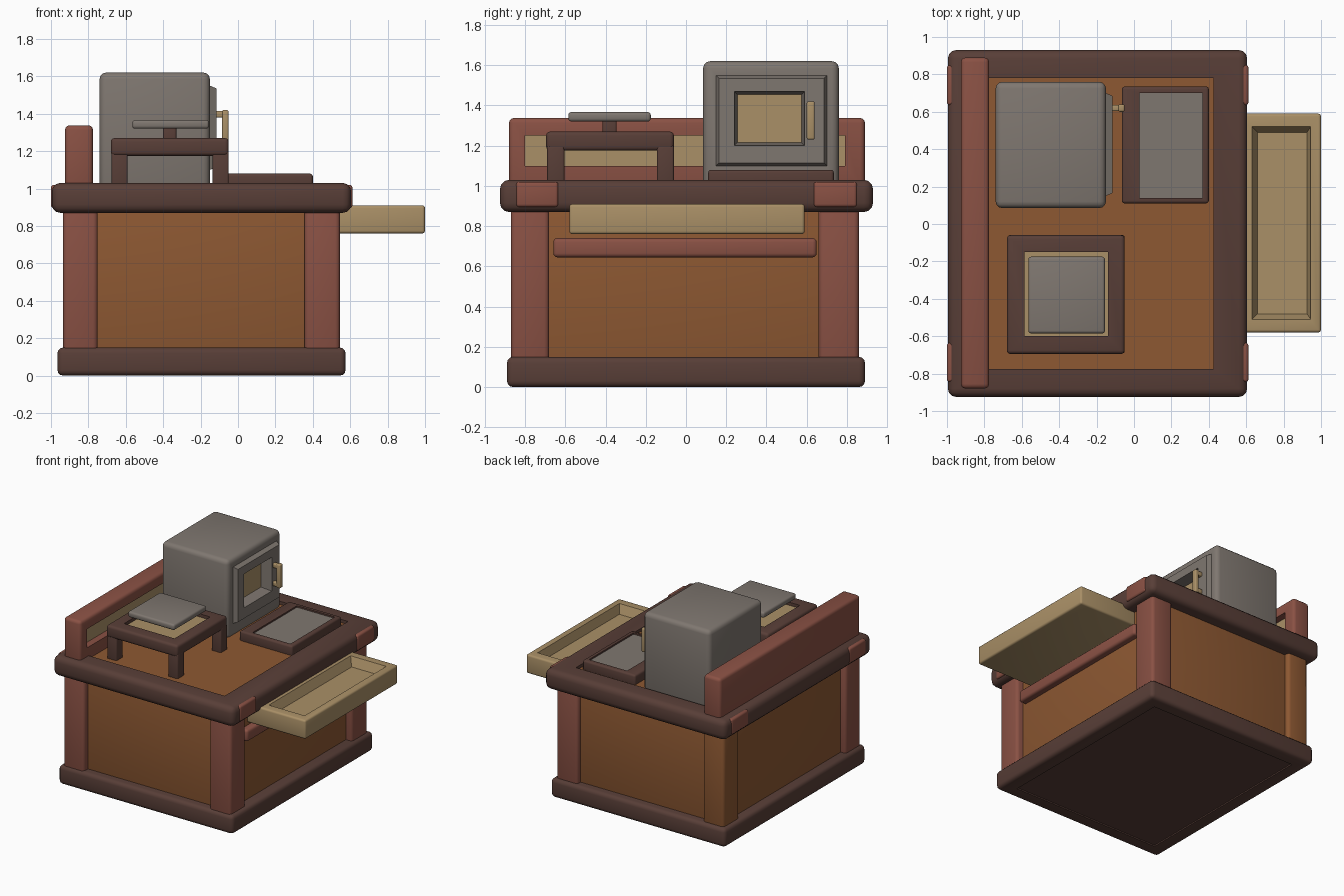
import bpy, bmesh
from mathutils import Vector

if "Cube" in bpy.data.objects:
    bpy.data.objects.remove(bpy.data.objects["Cube"])


def material(name, rgb):
    m = bpy.data.materials.new(name)
    lin = [((c / 255 + 0.055) / 1.055) ** 2.4 for c in rgb]
    m.diffuse_color = (*lin, 1)
    m.use_nodes = True
    m.node_tree.nodes["Principled BSDF"].inputs["Base Color"].default_value = m.diffuse_color
    return m


DARK = material("dark brown wood", (88, 62, 55))
RED = material("reddish wood", (138, 81, 68))
ORANGE = material("orange brown wood", (141, 88, 50))
TAN = material("pale tan wood", (170, 144, 103))
GREY = material("warm grey metal", (127, 119, 112))


def box(name, lo, hi, mat, bevel=0.02, steps=(), inner=None):
    """Rounded box. steps: (axis, sign, u range, v range, level) shape a face;
    the last face of the steps gets the inner material."""
    lo, hi = Vector(lo), Vector(hi)
    bm = bmesh.new()
    bmesh.ops.create_cube(bm, size=1)
    for v in bm.verts:
        v.co = Vector([lo[i] if v.co[i] < 0 else hi[i] for i in range(3)])
    if bevel:
        bmesh.ops.bevel(bm, geom=bm.edges[:], offset=bevel, segments=3,
                        profile=0.5, affect='EDGES')
    bm.normal_update()
    face = None
    for axis, sign, u, v, level in steps:
        if face is None:
            flat = [f for f in bm.faces if f.normal[axis] * sign > 0.99]
            face = max(flat, key=lambda f: f.calc_area())
        bmesh.ops.inset_region(bm, faces=[face], thickness=0.002)
        mid = face.calc_center_median()
        a, b = [i for i in range(3) if i != axis]
        for vert in face.verts:
            vert.co[a] = u[vert.co[a] > mid[a]]
            vert.co[b] = v[vert.co[b] > mid[b]]
            vert.co[axis] = level
    if face is not None and inner:
        face.material_index = 1
    me = bpy.data.meshes.new(name)
    bm.to_mesh(me)
    bm.free()
    me.materials.append(mat)
    if inner:
        me.materials.append(inner)
    ob = bpy.data.objects.new(name, me)
    bpy.context.collection.objects.link(ob)
    bpy.context.view_layer.objects.active = ob
    bpy.ops.object.select_all(action='DESELECT')
    ob.select_set(True)
    bpy.ops.object.shade_smooth_by_angle()
    return ob


def recess(axis, sign, u, v, face_level, floor_level):
    return [(axis, sign, u, v, face_level), (axis, sign, u, v, floor_level)]


# Plinth with a shallow recess underneath
box("plinth", (-0.965, -0.89, 0), (0.575, 0.89, 0.15), DARK, 0.03,
    recess(2, -1, (-0.85, 0.46), (-0.78, 0.78), 0, 0.01))

# Cabinet body and corner posts
box("cabinet_body", (-0.89, -0.82, 0.12), (0.49, 0.82, 0.92), ORANGE, 0.01)
for x0, x1, sx in ((-0.935, -0.75, "left"), (0.355, 0.545, "right")):
    for y0, y1, sy in ((-0.87, -0.68, "front"), (0.66, 0.86, "back")):
        plain = sx == "left" and sy == "back"
        box(f"{sy}_{sx}_post", (x0, y0, 0.12), (x1, y1, 0.9),
            ORANGE if plain else RED, 0.025)

# Rail below the drawer and the open drawer
box("drawer_rail", (0.46, -0.66, 0.645), (0.545, 0.65, 0.74), RED, 0.02)
box("drawer", (0.47, -0.58, 0.76), (1.0, 0.59, 0.91), TAN, 0.015,
    [(2, 1, (0.63, 0.945), (-0.51, 0.52), 0.91),
     (2, 1, (0.66, 0.925), (-0.48, 0.49), 0.84)])

# Worktop frame with sunken surface, corner caps
box("worktop", (-0.995, -0.925, 0.87), (0.605, 0.93, 1.03), DARK, 0.045,
    recess(2, 1, (-0.90, 0.425), (-0.775, 0.78), 1.03, 1.005), ORANGE)
for x0, x1, sx in ((-1.0, -0.93, "left"), (0.54, 0.612, "right")):
    for y0, y1, sy in ((-0.845, -0.635, "front"), (0.635, 0.85, "back")):
        box(f"{sy}_{sx}_corner_cap", (x0, y0, 0.895), (x1, y1, 1.02), RED, 0.015)

# Backboard with pale panel
box("backboard", (-0.925, -0.88, 0.98), (-0.775, 0.89, 1.338), RED, 0.025,
    recess(0, 1, (-0.80, 0.79), (1.10, 1.25), -0.775, -0.83), TAN)

# Oven: raised door with deep window
box("oven", (-0.74, 0.085, 0.99), (-0.15, 0.76, 1.62), GREY, 0.035,
    [(0, 1, (0.15, 0.70), (1.10, 1.55), -0.15),
     (0, 1, (0.165, 0.685), (1.115, 1.535), -0.115),
     (0, 1, (0.24, 0.59), (1.20, 1.47), -0.115),
     (0, 1, (0.255, 0.575), (1.215, 1.455), -0.20)], TAN)

# Oven handle
box("handle_bar", (-0.085, 0.60, 1.23), (-0.05, 0.64, 1.42), TAN, 0.01)
for name, z in (("handle_lower_arm", 1.235), ("handle_upper_arm", 1.38)):
    box(name, (-0.125, 0.603, z), (-0.06, 0.637, z + 0.035), TAN, 0.008)

# Baking tray
box("tray", (-0.065, 0.11, 0.99), (0.40, 0.735, 1.08), DARK, 0.015,
    recess(2, 1, (0.03, 0.365), (0.14, 0.70), 1.08, 1.068), GREY)

# Stand: four legs, frame with pale inset
for x in (-0.675, -0.135):
    for y in (-0.69, -0.145):
        side = ("front_" if y < -0.4 else "back_") + ("left" if x < -0.4 else "right")
        box(f"stand_{side}_leg", (x, y, 0.99), (x + 0.085, y + 0.085, 1.2), DARK, 0.01)
box("stand_frame", (-0.68, -0.695, 1.175), (-0.05, -0.06, 1.27), DARK, 0.02,
    recess(2, 1, (-0.585, -0.14), (-0.60, -0.15), 1.27, 1.245), TAN)

# Raised grey plate on its stem
box("plate_stem", (-0.40, -0.415, 1.23), (-0.33, -0.345, 1.33), DARK, 0.01)
box("plate", (-0.565, -0.585, 1.32), (-0.155, -0.175, 1.367), GREY, 0.015)
